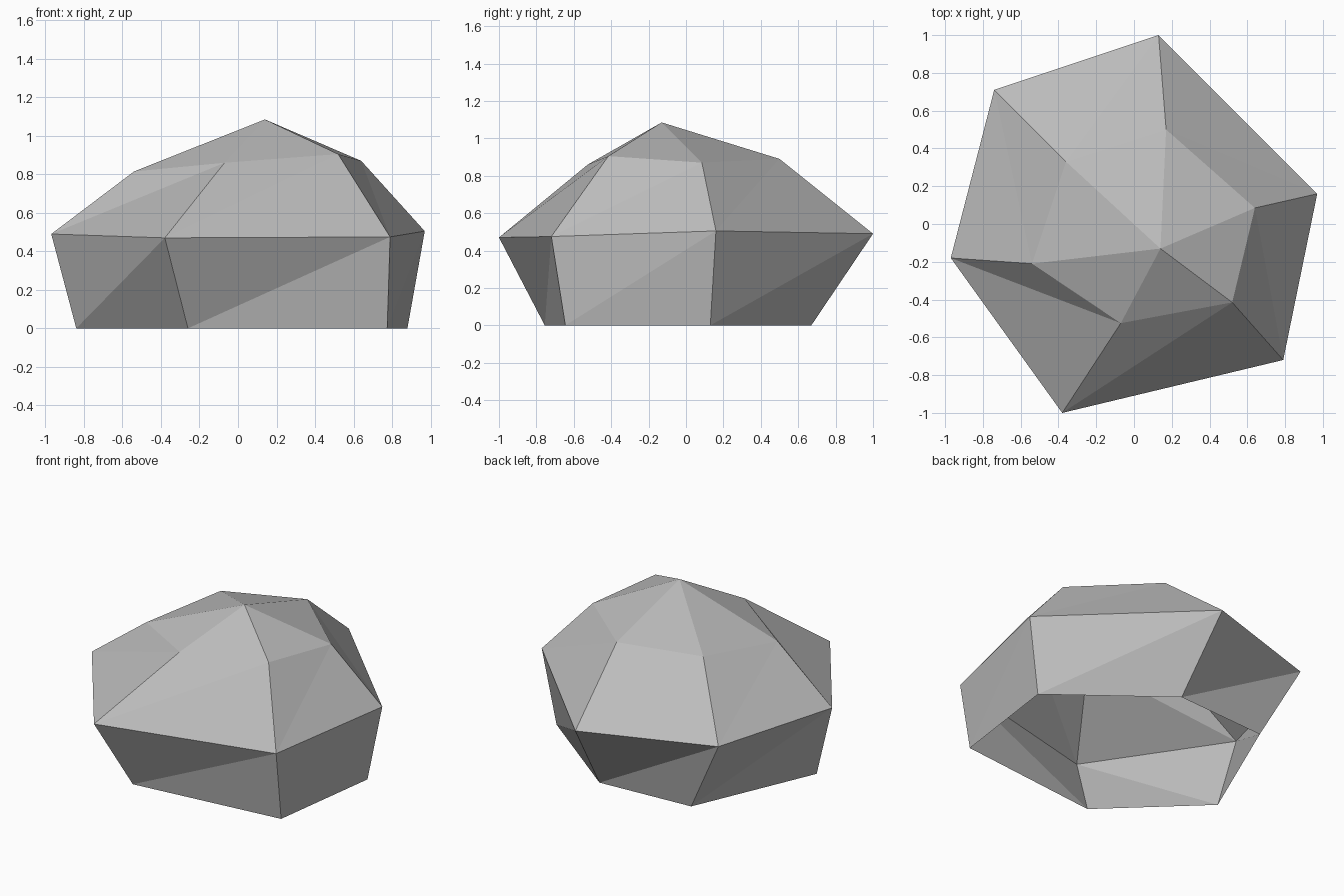
import bpy, bmesh

if "Cube" in bpy.data.objects:
    bpy.data.objects.remove(bpy.data.objects["Cube"])

# Low-poly boulder: three irregular six-sided rings closed by a peak, open underneath.
# Each ring runs counter-clockwise from the back.
RINGS = [
    # foot on the ground
    [(0.18, 0.67, 0), (-0.48, 0.63, 0), (-0.84, -0.20, 0),
     (-0.26, -0.755, 0), (0.775, -0.645, 0), (0.88, 0.13, 0)],
    # widest ring
    [(0.13, 1.0, 0.49), (-0.74, 0.71, 0.505), (-0.97, -0.18, 0.49),
     (-0.38, -1.0, 0.47), (0.79, -0.72, 0.475), (0.97, 0.16, 0.505)],
    # shoulder
    [(0.17, 0.50, 0.89), (-0.36, 0.33, 0.87), (-0.54, -0.21, 0.815),
     (-0.07, -0.525, 0.86), (0.52, -0.415, 0.905), (0.64, 0.085, 0.87)],
]
PEAK = (0.14, -0.13, 1.085)

bm = bmesh.new()
rings = [[bm.verts.new(p) for p in ring] for ring in RINGS]
peak = bm.verts.new(PEAK)

# Sides: every quad is split from its lower corner to the next upper corner
for low, up in zip(rings, rings[1:]):
    for i in range(6):
        j = (i + 1) % 6
        bm.faces.new((low[i], low[j], up[j]))
        bm.faces.new((low[i], up[j], up[i]))

# Cap fan
top = rings[-1]
for i in range(6):
    bm.faces.new((top[i], top[(i + 1) % 6], peak))

mesh = bpy.data.meshes.new("boulder")
bm.to_mesh(mesh)
bm.free()

# Single grey stone colour
stone = bpy.data.materials.new("stone grey")
stone.diffuse_color = (0.5, 0.5, 0.5, 1)
stone.use_nodes = True
stone.node_tree.nodes["Principled BSDF"].inputs["Base Color"].default_value = stone.diffuse_color
mesh.materials.append(stone)

boulder = bpy.data.objects.new("boulder", mesh)
bpy.context.collection.objects.link(boulder)
